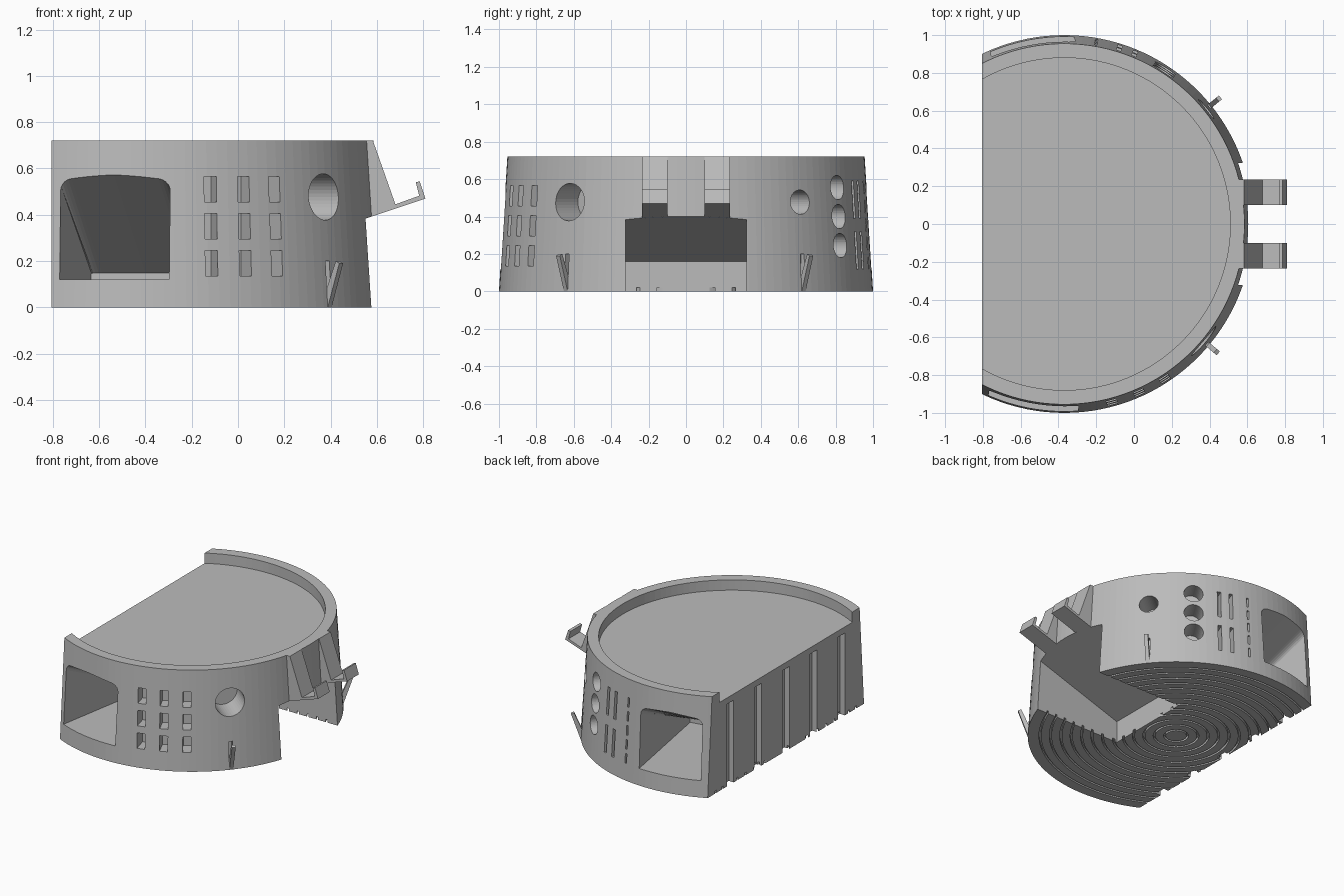
import bpy, bmesh, math
from mathutils import Vector

if "Cube" in bpy.data.objects:
    bpy.data.objects.remove(bpy.data.objects["Cube"], do_unlink=True)

AXIS_X, HEIGHT, FLAT_X = -0.37, 0.72, -0.805
SEGMENTS = 128

grey = bpy.data.materials.new("plain_grey")
grey.use_nodes = True
grey.diffuse_color = (0.5, 0.5, 0.5, 1)
grey.node_tree.nodes["Principled BSDF"].inputs["Base Color"].default_value = (0.5, 0.5, 0.5, 1)


def make_object(name, bm):
    bmesh.ops.recalc_face_normals(bm, faces=bm.faces)
    mesh = bpy.data.meshes.new(name)
    bm.to_mesh(mesh)
    bm.free()
    mesh.materials.append(grey)
    obj = bpy.data.objects.new(name, mesh)
    bpy.context.collection.objects.link(obj)
    return obj


def loft(bm, first, last):
    """Closed solid between two outlines with equal point counts."""
    a = [bm.verts.new(p) for p in first]
    b = [bm.verts.new(p) for p in last]
    bm.faces.new(a)
    bm.faces.new(b[::-1])
    for i in range(len(a)):
        j = (i + 1) % len(a)
        bm.faces.new((a[i], b[i], b[j], a[j]))


def radial(angle, r, t, z):
    """Point at radius r, sideways offset t, on a direction from the axis."""
    a = math.radians(angle)
    return Vector((AXIS_X + r * math.cos(a) - t * math.sin(a),
                   r * math.sin(a) + t * math.cos(a), z))


def pocket(bm, angle, outline, outer, inner):
    loft(bm, [radial(angle, outer, t, z) for t, z in outline],
         [radial(angle, inner, t, z) for t, z in outline])


def rect(w, z0, z1):
    return [(-w / 2, z0), (w / 2, z0), (w / 2, z1), (-w / 2, z1)]


def circle(r, z, n=40):
    return [(r * math.cos(math.tau * i / n), z + r * math.sin(math.tau * i / n)) for i in range(n)]


def box(bm, x0, x1, y0, y1, z0, z1):
    loft(bm, [(x0, y0, z0), (x1, y0, z0), (x1, y1, z0), (x0, y1, z0)],
         [(x0, y0, z1), (x1, y0, z1), (x1, y1, z1), (x0, y1, z1)])


def cut(target, name, bm):
    cutter = make_object(name, bm)
    cutter.hide_render = True
    mod = target.modifiers.new(name, "BOOLEAN")
    mod.operation, mod.solver, mod.object = "DIFFERENCE", "EXACT", cutter
    bpy.context.view_layer.objects.active = target
    bpy.ops.object.modifier_apply(modifier=name)
    bpy.data.objects.remove(cutter, do_unlink=True)


# Tapered round body with rim, recessed top and ring grooves underneath
profile = [(0, 0)]
for i in range(1, 14):
    r = i * 0.07
    profile += [(r, 0), (r, 0.02), (r + 0.014, 0.02), (r + 0.014, 0)]
profile += [(1, 0), (0.955, HEIGHT), (0.88, HEIGHT), (0.88, 0.645), (0, 0.645)]
bm = bmesh.new()
rings = []
for r, z in profile:
    count = SEGMENTS if r else 1
    rings.append([bm.verts.new(radial(360 * i / SEGMENTS, r, 0, z)) for i in range(count)])
for a, b in zip(rings, rings[1:]):
    for i in range(SEGMENTS):
        j = (i + 1) % SEGMENTS
        corners = [a[i % len(a)], a[j % len(a)], b[j % len(b)], b[i % len(b)]]
        bm.faces.new(list(dict.fromkeys(corners)))
body = make_object("round_body", bm)

# Flat side
bm = bmesh.new()
box(bm, -2, FLAT_X, -2, 2, -1, 2)
cut(body, "flat_side_cutter", bm)

# Upright grooves in the flat side
bm = bmesh.new()
for i in range(-2, 3):
    box(bm, FLAT_X - 0.1, FLAT_X + 0.04, i * 0.32 - 0.04, i * 0.32 + 0.04, -0.1, 0.6)
cut(body, "groove_cutter", bm)

# Notch under the hooks, with a sloping ceiling
bm = bmesh.new()
notch = [(-0.12, -0.1), (1, -0.1), (1, 0.533), (-0.12, 0.16)]
loft(bm, [(x, -0.323, z) for x, z in notch], [(x, 0.323, z) for x, z in notch])
cut(body, "notch_cutter", bm)

# Large windows, whose ceilings slope down towards the inside
bm = bmesh.new()
sill, top, corner = 0.12, 0.6, 0.05
for angle, half in ((-99.8, 0.24), (100, 0.225)):
    outline = [(-half, sill), (half, sill)]
    for side, start in ((1, 0), (-1, 90)):
        for k in range(6):
            a = math.radians(start + 18 * k)
            outline.append((side * (half - corner) + corner * math.cos(a),
                            top - corner + corner * math.sin(a)))
        if side == 1:
            outline.append((0, top + 0.007))
    loft(bm, [radial(angle, 1.03, t, z) for t, z in outline],
         [radial(angle, 0.17, t, sill + (z - sill) * 0.06) for t, z in outline])
cut(body, "window_cutter", bm)

# Small openings around the wall
bm = bmesh.new()
for angle in (-75, -66, -57):
    for z in (0.135, 0.295, 0.455):
        pocket(bm, angle, rect(0.055, z, z + 0.11), 1.1, 0.88)
for angle, r in ((-40, 0.1), (39, 0.065)):
    pocket(bm, angle, circle(r, 0.477), 1.1, 0.78)
    pocket(bm, angle, rect(0.025, 0.08, 0.2), 1.1, 0.96)
for z in (0.245, 0.4, 0.555):
    pocket(bm, 57, circle(0.065, z), 1.1, 0.82)
for angle in (67.5, 72.5):
    for z in (0.12, 0.39):
        pocket(bm, angle, rect(0.025, z, z + 0.2), 1.1, 0.9)
for i in range(5):
    pocket(bm, 80, rect(0.014, 0.12 + 0.1 * i, 0.19 + 0.1 * i), 1.1, 0.92)
cut(body, "opening_cutter", bm)

# Pair of large hooks
hook = [(0.54, 0.38), (0.81, 0.47), (0.785, 0.545), (0.768, 0.54),
        (0.783, 0.482), (0.68, 0.445), (0.583, HEIGHT), (0.54, HEIGHT)]
for name, y in (("left_hook", 0.1), ("right_hook", -0.235)):
    bm = bmesh.new()
    loft(bm, [(x, y, z) for x, z in hook], [(x, y + 0.135, z) for x, z in hook])
    make_object(name, bm)

# Small clips at the foot of the wall
clip = [(0.975, 0), (1.0, 0), (1.065, 0.19), (1.045, 0.2), (0.985, 0.06)]
for name, angle in (("front_clip", -40), ("back_clip", 39)):
    bm = bmesh.new()
    loft(bm, [radial(angle, r, -0.013, z) for r, z in clip],
         [radial(angle, r, 0.013, z) for r, z in clip])
    make_object(name, bm)
